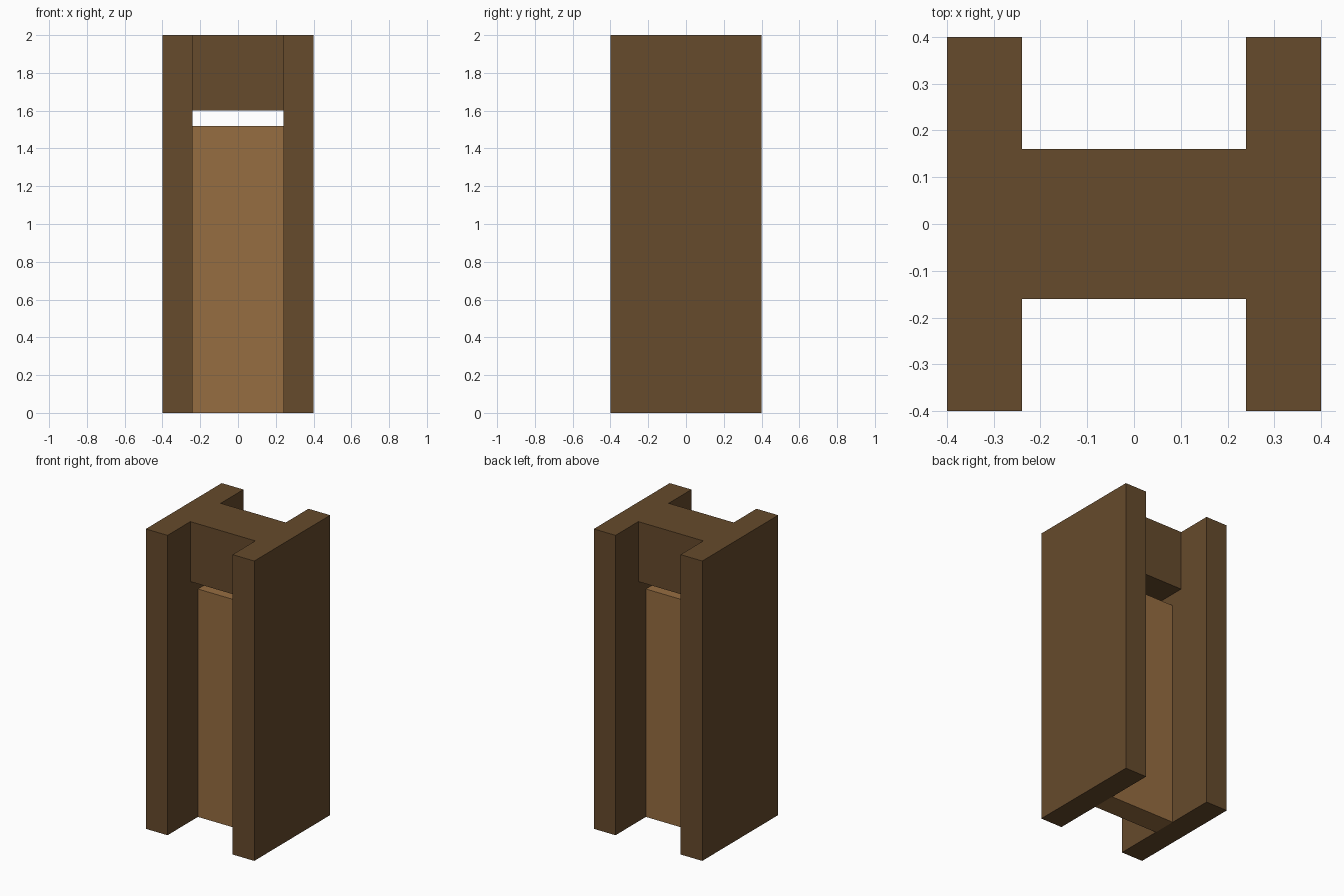
import bpy
import bmesh
from mathutils import Matrix, Vector

cube = bpy.data.objects.get("Cube")
if cube:
    bpy.data.objects.remove(cube, do_unlink=True)


def make_material(name, rgb):
    mat = bpy.data.materials.new(name)
    mat.use_nodes = True
    colour = (*rgb, 1.0)
    mat.diffuse_color = colour
    bsdf = next(n for n in mat.node_tree.nodes if n.type == "BSDF_PRINCIPLED")
    bsdf.inputs["Base Color"].default_value = colour
    return mat


def make_box(name, low, high, mat):
    """Box spanning two opposite corners."""
    low, high = Vector(low), Vector(high)
    bm = bmesh.new()
    bmesh.ops.create_cube(
        bm, size=1.0,
        matrix=Matrix.Translation((low + high) / 2) @ Matrix.Diagonal((*(high - low), 1.0)))
    mesh = bpy.data.meshes.new(name)
    bm.to_mesh(mesh)
    bm.free()
    mesh.materials.append(mat)
    obj = bpy.data.objects.new(name, mesh)
    bpy.context.collection.objects.link(obj)
    return obj


dark_wood = make_material("dark wood", (0.133, 0.069, 0.025))
light_wood = make_material("light wood", (0.305, 0.153, 0.053))

# Side posts
make_box("left_post", (0.24, -0.4, 0), (0.4, 0.4, 2), dark_wood)
make_box("right_post", (-0.4, -0.4, 0), (-0.24, 0.4, 2), dark_wood)

# Beam joining the posts at the top
make_box("lintel", (-0.24, -0.16, 1.6), (0.24, 0.16, 2), dark_wood)

# Panel between the posts, with a gap under the lintel
make_box("door_panel", (-0.24, -0.08, 0), (0.24, 0.08, 1.52), light_wood)
